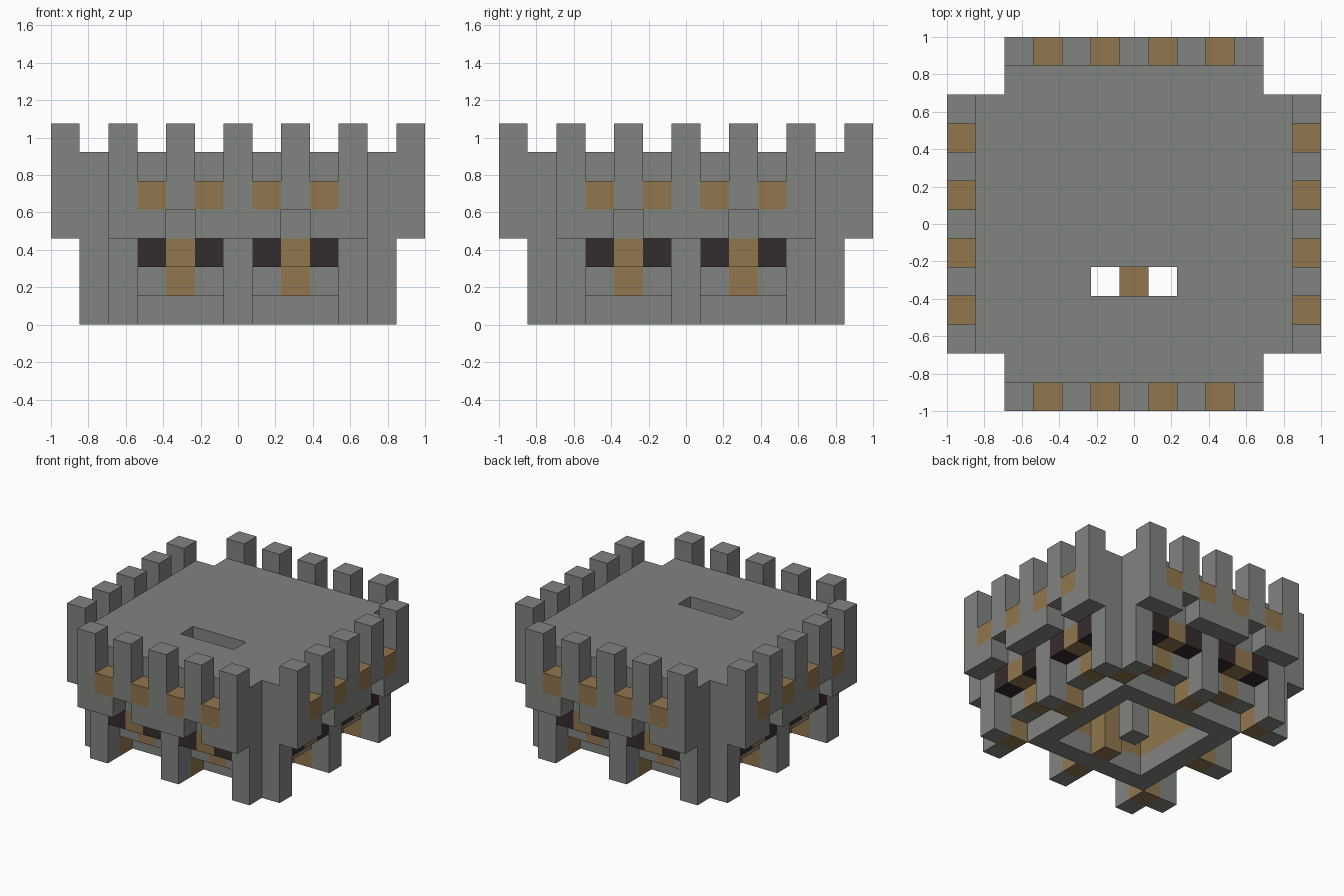
import bpy
import bmesh
from mathutils import Vector

cube = bpy.data.objects.get("Cube")
if cube:
    bpy.data.objects.remove(cube, do_unlink=True)

N = 13            # blocks along one side
U = 2 / N         # block size


def material(name, color):
    m = bpy.data.materials.new(name)
    m.diffuse_color = (*color, 1)
    m.use_nodes = True
    bsdf = next(n for n in m.node_tree.nodes if n.type == 'BSDF_PRINCIPLED')
    bsdf.inputs["Base Color"].default_value = (*color, 1)
    bsdf.inputs["Roughness"].default_value = 0.9
    return m


STONE = material("grey stone", (0.222, 0.23, 0.22))
WOOD = material("tan timber", (0.28, 0.183, 0.077))
DARK = material("dark opening", (0.036, 0.025, 0.026))

cells = {}        # block position -> (part, material)


def fill(part, mat, xs, ys, zs):
    """Fill a box of blocks; each range is inclusive."""
    for x in range(xs[0], xs[1] + 1):
        for y in range(ys[0], ys[1] + 1):
            for z in range(zs[0], zs[1] + 1):
                cells[x, y, z] = (part, mat)


def carve(xs, ys, zs):
    for x in range(xs[0], xs[1] + 1):
        for y in range(ys[0], ys[1] + 1):
            for z in range(zs[0], zs[1] + 1):
                cells.pop((x, y, z), None)


def around(part, mat, xs, row, zs):
    """Fill a strip along one side and repeat it on all four sides."""
    for x in range(xs[0], xs[1] + 1):
        for z in range(zs[0], zs[1] + 1):
            p = (x, row)
            for _ in range(4):
                cells[p[0], p[1], z] = (part, mat)
                p = (N - 1 - p[1], p[0])


# Deck block with cut corners, hollowed by the shaft and the stair slot
fill("deck", STONE, (2, 10), (1, 11), (3, 5))
fill("deck", STONE, (1, 11), (2, 10), (3, 5))
carve((4, 8), (4, 8), (3, 4))
carve((5, 7), (4, 4), (5, 5))

# Hollow core: stone footing, timber lining above
around("footing", STONE, (3, 9), 3, (0, 0))
around("timber_core", WOOD, (3, 9), 3, (1, 4))

# Stepped brackets between the legs
around("bracket_fill", STONE, (3, 9), 2, (1, 2))
for c in (4, 8):
    around("timber_bracket", WOOD, (c, c), 2, (1, 1))
    around("timber_bracket", WOOD, (c, c), 1, (2, 2))
    for s in (c - 1, c + 1):
        around("dark_opening", DARK, (s, s), 1, (2, 2))

# Legs with timber backing
for c in (2, 6, 10):
    around("leg", STONE, (c, c), 1, (0, 2))
    around("leg_backing", WOOD, (c, c), 2, (0, 2))

# Overhanging parapet: notched foot, timber sills, tall merlons
for c in range(2, 11):
    if c not in (4, 8):
        around("parapet", STONE, (c, c), 0, (3, 3))
    if c % 2:
        around("parapet_sill", WOOD, (c, c), 0, (4, 4))
    else:
        around("merlon", STONE, (c, c), 0, (4, 6))

# Centre post and ladder post inside the shaft
fill("centre_post", STONE, (6, 6), (6, 6), (0, 4))
fill("ladder_post", WOOD, (6, 6), (4, 4), (0, 4))


def build(part):
    """Make one object from the exposed faces of a part's blocks."""
    bm = bmesh.new()
    mats = []
    for pos, (name, mat) in cells.items():
        if name != part:
            continue
        if mat not in mats:
            mats.append(mat)
        centre = Vector((pos[0] - N // 2, pos[1] - N // 2, pos[2] + 0.5)) * U
        for axis in range(3):
            for sign in (-1, 1):
                n = Vector((0, 0, 0))
                n[axis] = sign
                beside = tuple(int(a + b) for a, b in zip(pos, n))
                if beside in cells:
                    continue
                a = Vector((0, 0, 0))
                a[(axis + 1) % 3] = 1
                b = n.cross(a)
                corners = (a + b, b - a, -a - b, a - b)
                f = bm.faces.new([bm.verts.new(centre + (n + k) * U / 2)
                                  for k in corners])
                f.material_index = mats.index(mat)
    bmesh.ops.remove_doubles(bm, verts=bm.verts, dist=U / 100)
    if bm.faces:
        mesh = bpy.data.meshes.new(part)
        bm.to_mesh(mesh)
        for m in mats:
            mesh.materials.append(m)
        bpy.context.scene.collection.objects.link(
            bpy.data.objects.new(part, mesh))
    bm.free()


for part in sorted({v[0] for v in cells.values()}):
    build(part)
